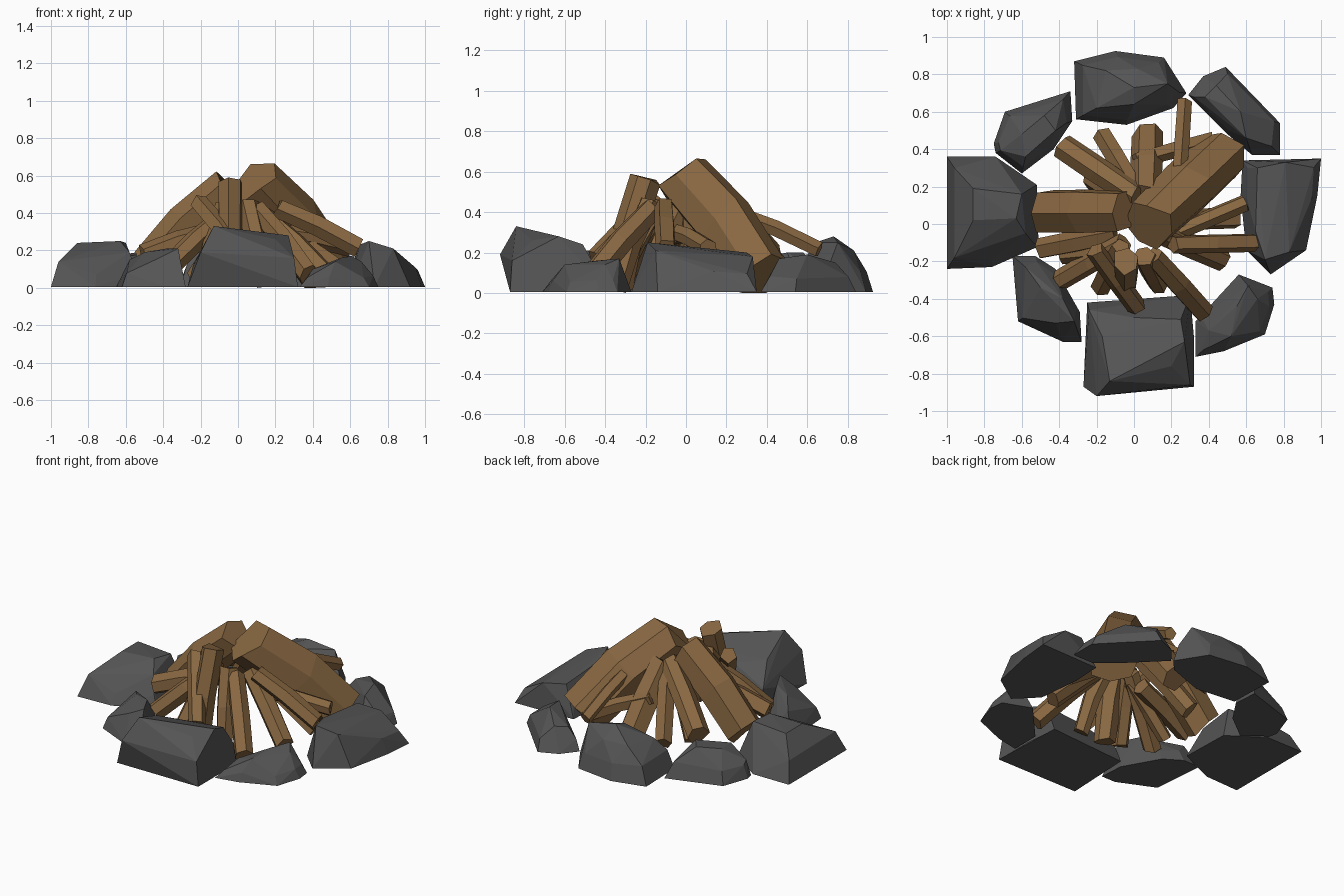
import bpy, bmesh, math, random
from mathutils import Vector

if "Cube" in bpy.data.objects:
    bpy.data.objects.remove(bpy.data.objects["Cube"])

random.seed(4)


def material(name, color):
    m = bpy.data.materials.new(name)
    m.diffuse_color = color
    m.use_nodes = True
    m.node_tree.nodes["Principled BSDF"].inputs["Base Color"].default_value = m.diffuse_color
    return m


WOOD = material("wood", (0.25, 0.138, 0.054, 1))
ROCK = material("rock", (0.09, 0.09, 0.09, 1))


def finish(bm, name, mat):
    bmesh.ops.recalc_face_normals(bm, faces=bm.faces)
    me = bpy.data.meshes.new(name)
    bm.to_mesh(me)
    bm.free()
    me.materials.append(mat)
    bpy.context.collection.objects.link(bpy.data.objects.new(name, me))


def stone(name, outline, peaks):
    """Faceted rock: hull of ground outline, shoulder ring and peaks."""
    bm = bmesh.new()
    c = Vector((sum(p[0] for p in outline), sum(p[1] for p in outline))) / len(outline)
    h = min(p[2] for p in peaks)
    for p in outline:
        bm.verts.new((p[0], p[1], 0.005))
        q = c + (Vector(p) - c) * random.uniform(0.8, 0.88)
        bm.verts.new((q.x, q.y, h * random.uniform(0.5, 0.65)))
    for p in peaks:
        bm.verts.new(p)
    r = bmesh.ops.convex_hull(bm, input=bm.verts)
    junk = {g for g in r["geom_interior"] + r["geom_unused"] if isinstance(g, bmesh.types.BMVert)}
    bmesh.ops.delete(bm, geom=list(junk), context='VERTS')
    bmesh.ops.dissolve_limit(bm, angle_limit=math.radians(5), verts=bm.verts, edges=bm.edges)
    finish(bm, name, ROCK)


def log(name, base, top, r0, r1, sides=6, bow=0.02):
    """Rough hewn log: tapered, slightly bowed prism."""
    bm = bmesh.new()
    a, b = Vector(base), Vector(top)
    d = (b - a).normalized()
    u = d.cross(Vector((0, 0, 1))).normalized()
    v = u.cross(d)
    spin = random.uniform(0, 1)
    jit = [random.uniform(0.88, 1.1) for _ in range(sides)]
    rings = []
    for t in (0, 0.5, 1):
        c = a.lerp(b, t) + v * bow * (1 - abs(2 * t - 1))
        r = r0 + (r1 - r0) * t + (0.06 * r0 if t == 0.5 else 0)
        ring = []
        for i in range(sides):
            w = 2 * math.pi * i / sides + spin
            p = c + (u * math.cos(w) + v * math.sin(w)) * r * jit[i] + d * random.uniform(-.2, .2) * r
            p.z = max(p.z, 0)
            ring.append(bm.verts.new(p))
        rings.append(ring)
    for lo, hi in zip(rings, rings[1:]):
        for i in range(sides):
            j = (i + 1) % sides
            bm.faces.new((lo[i], lo[j], hi[j], hi[i]))
    bm.faces.new(rings[0])
    bm.faces.new(rings[-1])
    finish(bm, name, WOOD)


# ring of stones
stone("stone_left",
      [(-1, .36), (-.74, .36), (-.52, .21), (-.51, -.12), (-.76, -.23), (-1, -.24)],
      [(-.86, .19, .24), (-.86, .02, .24), (-.63, .03, .25), (-.6, .16, .24),
       (-.58, -.05, .19), (-.96, .3, .13), (-.96, -.18, .14)])
stone("stone_back_left",
      [(-.69, .6), (-.34, .71), (-.33, .55), (-.43, .4), (-.6, .27), (-.74, .38), (-.75, .43)],
      [(-.6, .48, .18), (-.48, .58, .2), (-.42, .5, .2), (-.58, .36, .17)])
stone("stone_back",
      [(-.32, .87), (-.1, .925), (.16, .89), (.28, .7), (.21, .62), (-.04, .53), (-.31, .56)],
      [(-.15, .82, .21), (.02, .83, .21), (0, .73, .28), (.18, .75, .25), (0, .64, .25), (-.2, .62, .2)])
stone("stone_back_right",
      [(.37, .79), (.49, .84), (.59, .72), (.78, .54), (.78, .37), (.63, .37), (.5, .48), (.29, .69)],
      [(.44, .74, .15), (.57, .6, .19), (.6, .46, .17), (.38, .68, .14)])
stone("stone_right",
      [(1, .35), (.58, .34), (.57, .15), (.6, -.14), (.73, -.27), (.92, -.14), (.98, .15)],
      [(.65, -.04, .23), (.7, -.19, .25), (.66, .3, .2), (.81, .33, .18), (.83, -.15, .21)])
stone("stone_front_right",
      [(.33, -.71), (.33, -.52), (.56, -.27), (.74, -.34), (.75, -.43), (.7, -.59), (.48, -.68)],
      [(.4, -.57, .1), (.55, -.44, .16), (.61, -.33, .17), (.66, -.4, .14), (.52, -.6, .14)])
stone("stone_front",
      [(-.27, -.87), (-.05, -.87), (.32, -.87), (.32, -.6), (.3, -.38), (-.25, -.42)],
      [(-.13, -.84, .33), (-.2, -.92, .19), (.27, -.63, .28), (.2, -.76, .26), (.3, -.86, .16),
       (-.17, -.6, .24), (.25, -.51, .24), (0, -.5, .21), (-.24, -.46, .12)])
stone("stone_front_left",
      [(-.65, -.17), (-.53, -.17), (-.42, -.24), (-.29, -.47), (-.28, -.63), (-.38, -.63), (-.62, -.52)],
      [(-.58, -.23, .15), (-.5, -.34, .19), (-.38, -.4, .21), (-.32, -.52, .21), (-.42, -.53, .16)])

# two heavy logs leaning together
log("big_log_right", (.47, .37, .08), (.08, .0, .565), .155, .145, 7, .03)
log("big_log_left", (-.48, .07, .1), (-.05, .07, .53), .115, .11, 6, .02)

# steep posts at the front
log("front_post_left", (-.04, -.33, .02), (-.04, -.2, .56), .065, .075)
log("front_post_right", (.13, -.33, .02), (.05, -.17, .45), .05, .06)

# medium and thin sticks around the pile: base, top, radius
STICKS = [
    ((.02, -.45, .17), (-.21, -.14, .46), .055),
    ((.37, -.47, .07), (.1, -.17, .41), .06),
    ((.64, -.1, .22), (.21, -.11, .43), .055),
    ((.6, .11, .22), (.2, -.06, .3), .05),
    ((.27, .66, .21), (.24, .22, .4), .04),
    ((.08, .48, .07), (.07, .15, .45), .085),
    ((.41, .45, .12), (.01, .34, .3), .05),
    ((-.38, .42, .19), (.02, .15, .46), .07),
    ((-.17, .48, .1), (.0, .2, .4), .05),
    ((-.23, .25, .05), (.02, .08, .4), .06),
    ((-.51, -.14, .17), (-.1, -.06, .3), .06),
    ((-.39, -.3, .09), (-.05, -.1, .4), .055),
    ((-.18, -.34, .05), (-.07, -.12, .45), .05),
    ((.47, -.19, .07), (.12, -.04, .4), .06),
    ((.54, .03, .1), (.12, .02, .36), .055),
    ((-.38, -.17, .1), (-.08, -.14, .36), .045),
]
for n, (base, top, r) in enumerate(STICKS):
    log(f"stick_{n + 1}", base, top, r, r * 0.95, 5 + n % 2, 0.01)
